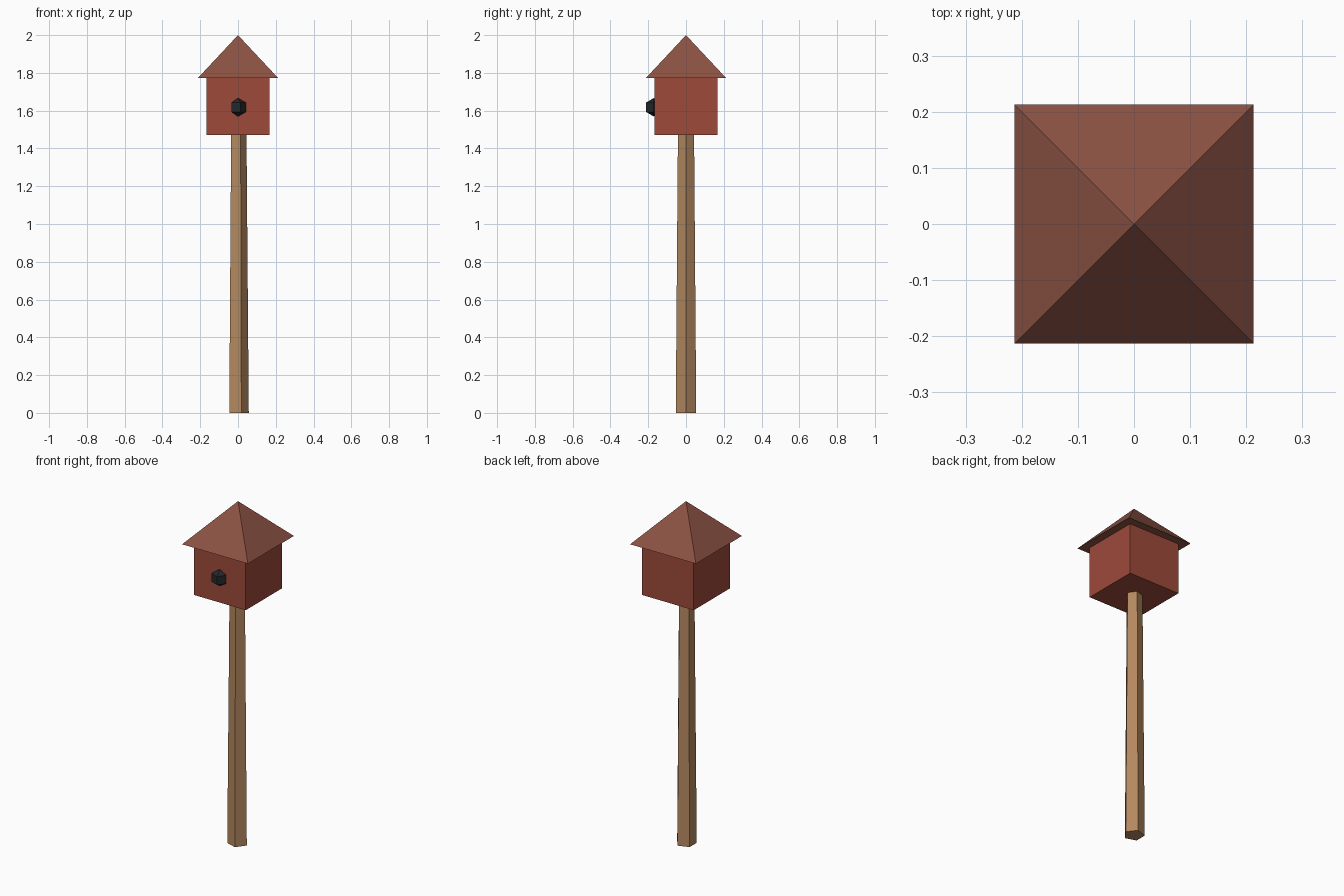
import bpy, bmesh
from math import sin, cos, pi, sqrt

cube = bpy.data.objects.get("Cube")
if cube:
    bpy.data.objects.remove(cube, do_unlink=True)


def material(name, rgb):
    m = bpy.data.materials.new(name)
    m.use_nodes = True
    m.diffuse_color = (*rgb, 1)
    m.node_tree.nodes["Principled BSDF"].inputs["Base Color"].default_value = (*rgb, 1)
    return m


def faceted(name, mat, sides, profile, start=0.0, location=(0, 0, 0)):
    """Flat-shaded solid from (radius, height) rings; radius 0 makes a point."""
    bm = bmesh.new()
    rings = []
    for r, z in profile:
        count = sides if r > 0 else 1
        angles = [start + 2 * pi * i / sides for i in range(count)]
        rings.append([bm.verts.new((r * cos(a), r * sin(a), z)) for a in angles])
    for low, high in zip(rings, rings[1:]):
        for i in range(sides):
            j = i + 1
            corners = [low[i % len(low)], low[j % len(low)],
                       high[j % len(high)], high[i % len(high)]]
            bm.faces.new(list(dict.fromkeys(corners)))
    for ring in (rings[0], rings[-1]):
        if len(ring) > 1:
            bm.faces.new(ring)
    bmesh.ops.recalc_face_normals(bm, faces=bm.faces)
    mesh = bpy.data.meshes.new(name)
    bm.to_mesh(mesh)
    bm.free()
    mesh.materials.append(mat)
    ob = bpy.data.objects.new(name, mesh)
    ob.location = location
    bpy.context.collection.objects.link(ob)
    return ob


wood = material("pole wood", (0.46, 0.25, 0.115))
red = material("house red", (0.34, 0.068, 0.042))
brown = material("roof brown", (0.26, 0.085, 0.057))
dark = material("entrance black", (0.018, 0.021, 0.024))

BASE, EAVES, TOP = 1.47, 1.772, 2.0
DIAG = sqrt(2)

# Tapered five-sided pole
faceted("pole", wood, 5, [(0.057, 0), (0.045, BASE)])

# Square box and pyramid roof
faceted("house_box", red, 4, [(0.167 * DIAG, BASE), (0.167 * DIAG, EAVES)], pi / 4)
faceted("roof", brown, 4, [(0.213 * DIAG, EAVES), (0, TOP)], pi / 4)

# Low-poly ball marking the entrance on the front
R = 0.049
ball = [(0, -R), (R * sin(pi / 3), -R / 2), (R * sin(pi / 3), R / 2), (0, R)]
faceted("entrance", dark, 5, ball, location=(0, -0.171, 1.618))
